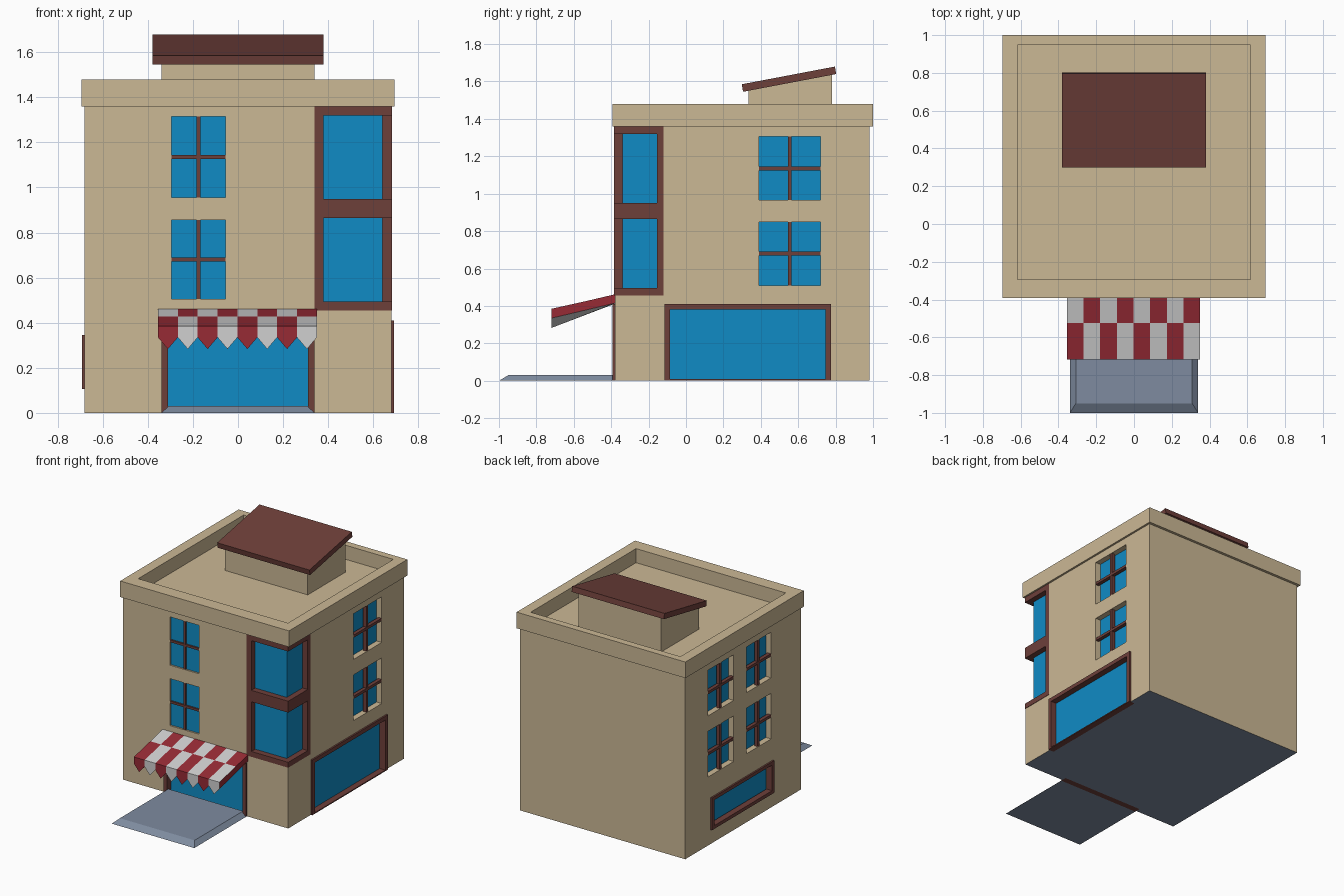
import bpy, bmesh

if "Cube" in bpy.data.objects:
    bpy.data.objects.remove(bpy.data.objects["Cube"])


def material(name, rgb):
    m = bpy.data.materials.new(name)
    m.diffuse_color = (*rgb, 1)
    m.use_nodes = True
    m.node_tree.nodes["Principled BSDF"].inputs["Base Color"].default_value = m.diffuse_color
    return m


WALL = material("tan wall", (0.60, 0.48, 0.30))
BROWN = material("brown trim", (0.155, 0.05, 0.042))
GLASS = material("blue glass", (0.005, 0.26, 0.56))
SLATE = material("slate", (0.21, 0.26, 0.35))
RED = material("awning red", (0.31, 0.024, 0.036))
WHITE = material("awning white", (0.63, 0.63, 0.63))


def finish(name, bm, *mats):
    bmesh.ops.recalc_face_normals(bm, faces=bm.faces[:])
    me = bpy.data.meshes.new(name)
    bm.to_mesh(me)
    bm.free()
    for m in mats:
        me.materials.append(m)
    ob = bpy.data.objects.new(name, me)
    bpy.context.collection.objects.link(ob)
    return ob


def add_box(bm, x, y, z):
    geo = bmesh.ops.create_cube(bm, size=1)
    for v in geo["verts"]:
        for i, r in enumerate((x, y, z)):
            v.co[i] = r[1] if v.co[i] > 0 else r[0]
    return geo["verts"]


def boxes(name, mat, items):
    bm = bmesh.new()
    for it in items:
        add_box(bm, *it)
    return finish(name, bm, mat) if mat else finish(name, bm)


def on_wall(side, u, d, z):
    """Box ranges from wall coordinate u, outward depth d and height z."""
    if side == "front":
        return (u, (-0.38 - d[1], -0.38 - d[0]), z)
    if side == "right":
        return ((0.68 + d[0], 0.68 + d[1]), u, z)
    return ((-0.68 - d[1], -0.68 - d[0]), u, z)


cuts = []


def cross_window(side, u, z, depth, bar):
    """Recessed pane with crossed glazing bars."""
    cuts.append(on_wall(side, u, (-depth, 0.1), z))
    boxes(side + "_window_pane", GLASS, [on_wall(side, u, (-depth - 0.004, -depth + 0.002), z)])
    uc, zc, h = sum(u) / 2, sum(z) / 2, bar / 2
    d = (-min(depth, 0.03), -0.003)
    boxes(side + "_window_bars", BROWN, [
        on_wall(side, (uc - h, uc + h), d, z),
        on_wall(side, u, (d[0] + 0.002, d[1] + 0.002), (zc - h, zc + h))])


def framed_window(side, name, u, z, w, bottom, depth=0.04):
    """Large pane with a projecting frame."""
    cuts.append(on_wall(side, (u[0] + 0.01, u[1] - 0.01), (-depth, 0.1),
                        (z[0] + 0.004, z[1] - 0.01)))
    boxes(name + "_pane", GLASS, [on_wall(side, (u[0] + 0.01, u[1] - 0.01),
          (-depth - 0.004, -depth + 0.003), (z[0] + 0.005, z[1] - 0.01))])
    d = (-0.035, 0.012)
    boxes(name + "_frame", BROWN, [
        on_wall(side, (u[0], u[0] + w), d, z), on_wall(side, (u[1] - w, u[1]), d, z),
        on_wall(side, (u[0] + w, u[1] - w), d, (z[1] - w, z[1])),
        on_wall(side, (u[0] + w, u[1] - w), d, (z[0], z[0] + bottom))])


# Upper windows on three walls
for zf, zs in (((0.955, 1.315), (0.965, 1.305)), ((0.505, 0.855), (0.51, 0.85))):
    cross_window("front", (-0.295, -0.055), zf, 0.015, 0.017)
    cross_window("right", (0.39, 0.72), zs, 0.045, 0.02)
    cross_window("left", (0.41, 0.71), zs, 0.045, 0.02)
    cross_window("left", (-0.03, 0.26), zs, 0.045, 0.02)

# Ground floor glazing
framed_window("front", "shop_door", (-0.34, 0.34), (0, 0.41), 0.03, 0.008)
framed_window("right", "shop_window", (-0.115, 0.775), (0, 0.41), 0.03, 0.008)
framed_window("left", "low_window", (-0.05, 0.68), (0.105, 0.345), 0.025, 0.025, 0.05)

# Corner bay: slabs, posts and recessed corner glass
cuts.append(((0.345, 0.8), (-0.5, -0.125), (0.46, 1.4)))
bay = [((0.34, 0.683), (-0.385, -0.12), z)
       for z in ((0.455, 0.495), (0.865, 0.95), (1.32, 1.36))]
for z in ((0.495, 0.865), (0.95, 1.32)):
    bay.append(((0.34, 0.38), (-0.385, -0.33), z))
    bay.append(((0.63, 0.683), (-0.155, -0.12), z))
    boxes("bay_glass", GLASS, [((0.36, 0.64), (-0.34, -0.13), z)])
boxes("bay_frame", BROWN, bay)

# Main building with slate underside and openings cut out
bm = bmesh.new()
add_box(bm, (-0.68, 0.68), (-0.38, 0.98), (0, 1.36))
for f in bm.faces:
    f.normal_update()
    f.material_index = 1 if f.normal.z < -0.5 else 0
body = finish("building_walls", bm, WALL, SLATE)
cutter = boxes("opening_cutter", None, cuts)
cutter.hide_render = True
cutter.hide_viewport = True
cutter.display_type = 'WIRE'
mod = body.modifiers.new("openings", 'BOOLEAN')
mod.operation = 'DIFFERENCE'
mod.solver = 'EXACT'
mod.object = cutter

# Cornice with sunken roof deck
bm = bmesh.new()
add_box(bm, (-0.695, 0.695), (-0.393, 1.0), (1.36, 1.48))
for f in bm.faces:
    f.normal_update()
top = [f for f in bm.faces if f.normal.z > 0.5]
bmesh.ops.inset_region(bm, faces=top, thickness=0.07)
for v in top[0].verts:
    v.co.x = 0.617 if v.co.x > 0 else -0.617
    v.co.y = 0.947 if v.co.y > 0.3 else -0.293
deck = bmesh.ops.extrude_face_region(bm, geom=top)
bmesh.ops.translate(bm, vec=(0, 0, -0.105),
                    verts=[g for g in deck["geom"] if isinstance(g, bmesh.types.BMVert)])
if top[0].is_valid:
    bmesh.ops.delete(bm, geom=top, context='FACES_ONLY')
finish("roof_cornice", bm, WALL)

# Roof hut and its sloping lid
slope = lambda y: 1.545 + (y - 0.305) * 0.19
bm = bmesh.new()
for v in add_box(bm, (-0.34, 0.34), (0.335, 0.78), (1.37, 1.5)):
    if v.co.z > 1.4:
        v.co.z = slope(v.co.y) + 0.004
finish("roof_hut", bm, WALL)
bm = bmesh.new()
for v in add_box(bm, (-0.38, 0.38), (0.305, 0.803), (0, 1)):
    upper = v.co.z > 0.5
    v.co.z = slope(v.co.y) + (0.04 if upper else 0)
    v.co.y -= 0.007 if upper else 0
finish("hut_lid", bm, BROWN)

# Entrance step with sloped edges
bm = bmesh.new()
for v in add_box(bm, (-0.34, 0.34), (-1.0, -0.38), (0, 0.03)):
    if v.co.z > 0.01:
        v.co.x *= 0.905
        if v.co.y < -0.9:
            v.co.y = -0.95
finish("entrance_step", bm, SLATE)

# Awning: eight pointed strips, checkered in two rows
N, X0, W = 8, -0.355, 0.0881
YF, YM, YB = -0.718, -0.525, -0.38
bm = bmesh.new()
for i in range(N):
    a, b = X0 + i * W, X0 + (i + 1) * W
    c, odd = (a + b) / 2, i % 2
    P = lambda x, y, z: bm.verts.new((x, y, z))
    tf, tm, tb = [[P(x, y, z) for x in (a, b)]
                  for y, z in ((YF, 0.385), (YM, 0.428), (YB, 0.462))]
    lf = [P(a, YF, 0.335), P(c, YF, 0.283), P(b, YF, 0.335)]
    lb = [P(a, YB, 0.415), P(c, YB, 0.412), P(b, YB, 0.415)]
    faces = [((tf[0], tf[1], tm[1], tm[0]), odd),
             ((tm[0], tm[1], tb[1], tb[0]), 1 - odd),
             ((tf[0], lf[0], lf[1], lf[2], tf[1]), odd),
             ((tb[0], tb[1], lb[2], lb[1], lb[0]), odd),
             ((lf[0], lb[0], lb[1], lf[1]), odd),
             ((lf[1], lb[1], lb[2], lf[2]), odd),
             ((tf[0], tm[0], tb[0], lb[0], lf[0]), 0),
             ((tf[1], lf[2], lb[2], tb[1], tm[1]), 0)]
    for vs, mi in faces:
        bm.faces.new(vs).material_index = mi
finish("awning", bm, RED, WHITE)
